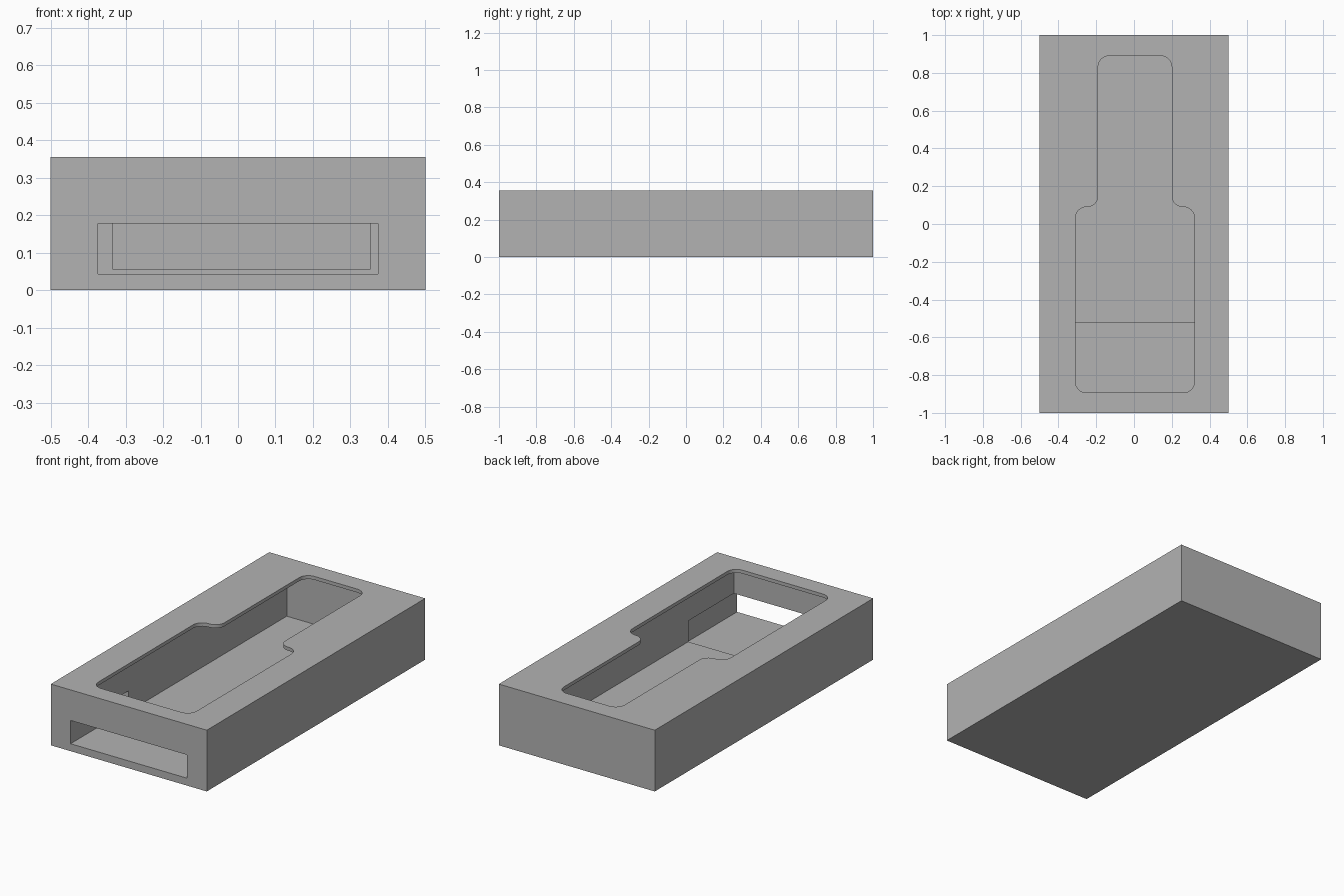
import bpy, bmesh
from math import pi, sin, cos
from mathutils import Vector

if "Cube" in bpy.data.objects:
    bpy.data.objects.remove(bpy.data.objects["Cube"])

grey = bpy.data.materials.new("grey_plastic")
grey.use_nodes = True
colour = (0.45, 0.45, 0.45, 1)
grey.diffuse_color = colour
grey.node_tree.nodes["Principled BSDF"].inputs["Base Color"].default_value = colour


def prism(name, outline, z0, z1):
    """Extrude a flat outline from z0 up to z1."""
    bm = bmesh.new()
    face = bm.faces.new([bm.verts.new((p[0], p[1], z0)) for p in outline])
    top = bmesh.ops.extrude_face_region(bm, geom=[face])["geom"]
    bmesh.ops.translate(bm, vec=(0, 0, z1 - z0),
                        verts=[v for v in top if isinstance(v, bmesh.types.BMVert)])
    bmesh.ops.recalc_face_normals(bm, faces=bm.faces)
    mesh = bpy.data.meshes.new(name)
    bm.to_mesh(mesh)
    bm.free()
    mesh.materials.append(grey)
    obj = bpy.data.objects.new(name, mesh)
    bpy.context.collection.objects.link(obj)
    return obj


def rect(x0, x1, y0, y1):
    return [(x0, y0), (x1, y0), (x1, y1), (x0, y1)]


def rounded(corners, radius, steps=8):
    """Replace each right-angled corner with an arc."""
    points = []
    for i, corner in enumerate(corners):
        c = Vector(corner)
        a = (Vector(corners[i - 1]) - c).normalized() * radius
        b = (Vector(corners[(i + 1) % len(corners)]) - c).normalized() * radius
        for s in range(steps + 1):
            t = s / steps * pi / 2
            points.append(c + a * (1 - sin(t)) + b * (1 - cos(t)))
    return points


# Solid block
body = prism("case_body", rect(-0.5, 0.5, -1, 1), 0, 0.355)

# Stepped, rounded opening through the thin top lip
opening = [(-0.31, -0.893), (0.32, -0.893), (0.32, 0.09), (0.2, 0.09),
           (0.2, 0.89), (-0.19, 0.89), (-0.19, 0.09), (-0.31, 0.09)]

# Inner cavity, top opening and front slot with its lower floor
cutters = [
    prism("cavity_cutter", rect(-0.335, 0.353, -0.942, 0.925), 0.057, 0.335),
    prism("opening_cutter", rounded(opening, 0.058), 0.3, 0.4),
    prism("slot_cutter", rect(-0.373, 0.373, -1.1, -0.525), 0.043, 0.178),
]
bpy.context.view_layer.objects.active = body
for cutter in cutters:
    cutter.hide_render = True
    cut = body.modifiers.new(cutter.name, "BOOLEAN")
    cut.operation = "DIFFERENCE"
    cut.solver = "EXACT"
    cut.object = cutter
    bpy.ops.object.modifier_apply(modifier=cut.name)
    bpy.data.objects.remove(cutter)

# Smooth the rounded corners, keep hard edges
bpy.ops.object.select_all(action="DESELECT")
body.select_set(True)
bpy.ops.object.shade_smooth_by_angle(angle=pi / 6)
